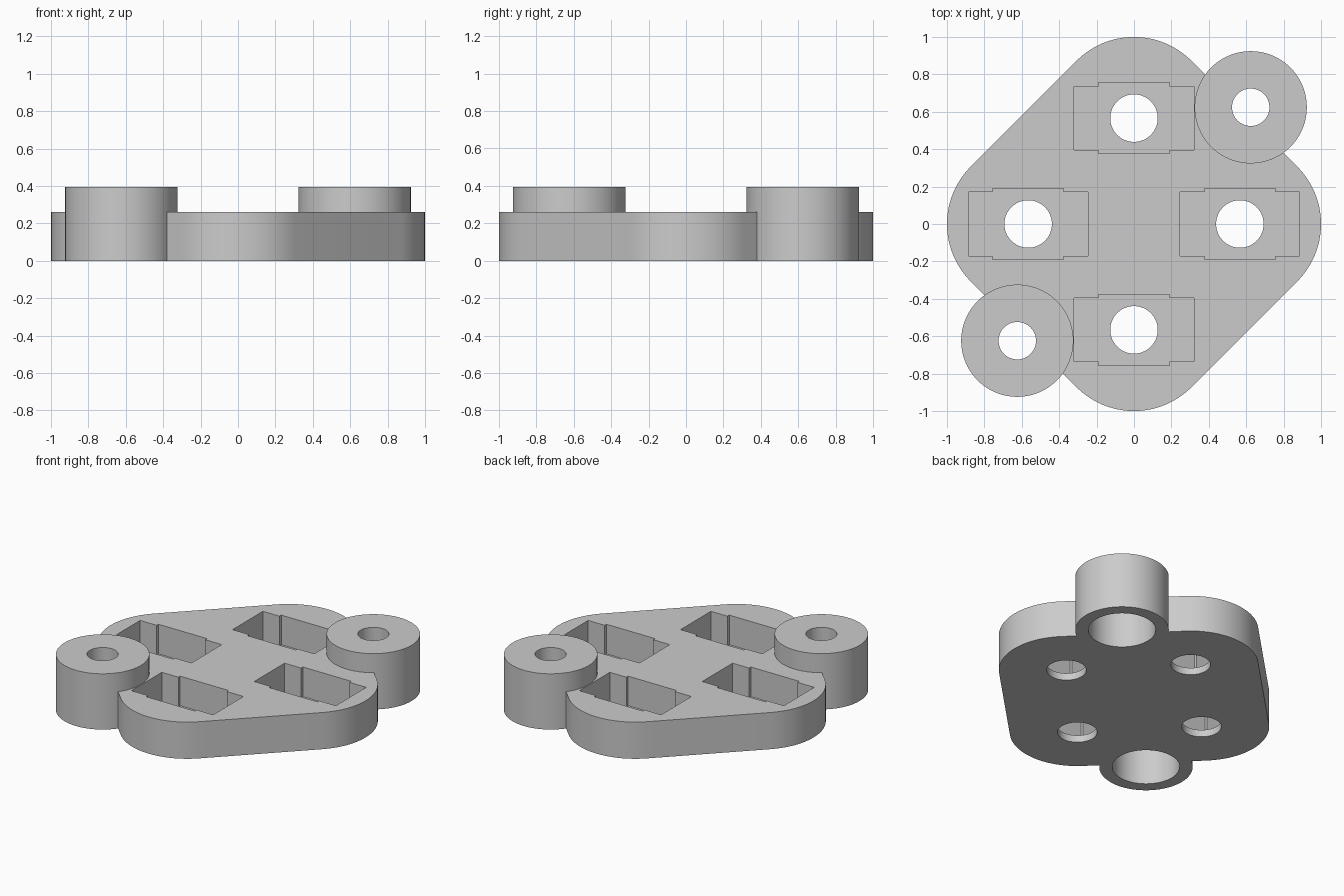
import bpy, bmesh, math
from math import sin, cos, pi

if "Cube" in bpy.data.objects:
    bpy.data.objects.remove(bpy.data.objects["Cube"])

PLATE_H, BOSS_H = 0.26, 0.395
REACH, CORNER_R = 0.566, 0.434     # lobe centres and rounding of the plate
BOSS, BOSS_R = 0.624, 0.3
HOLE_R, BORE_R, BORE_TOP = 0.1, 0.216, 0.275
BOLT_R, FLOOR = 0.127, 0.05

gray = bpy.data.materials.new("plain gray")
gray.use_nodes = True
gray.diffuse_color = (0.6, 0.6, 0.6, 1)
gray.node_tree.nodes["Principled BSDF"].inputs["Base Color"].default_value = (0.6, 0.6, 0.6, 1)


def arc(cx, cy, r, start=0.0, sweep=2 * pi, steps=96):
    count = steps if sweep >= 2 * pi else steps + 1
    return [(cx + r * cos(start + sweep * i / steps),
             cy + r * sin(start + sweep * i / steps)) for i in range(count)]


def prism(name, outline, z0, z1):
    """Extrude a counter-clockwise outline between two heights."""
    bm = bmesh.new()
    face = bm.faces.new([bm.verts.new((x, y, z0)) for x, y in outline])
    top = bmesh.ops.extrude_face_region(bm, geom=[face])["geom"]
    moved = [v for v in top if isinstance(v, bmesh.types.BMVert)]
    bmesh.ops.translate(bm, verts=moved, vec=(0, 0, z1 - z0))
    bmesh.ops.recalc_face_normals(bm, faces=bm.faces)
    mesh = bpy.data.meshes.new(name)
    bm.to_mesh(mesh)
    bm.free()
    mesh.materials.append(gray)
    obj = bpy.data.objects.new(name, mesh)
    bpy.context.collection.objects.link(obj)
    return obj


def combine(target, tool, operation):
    """Apply one boolean and discard the tool."""
    mod = target.modifiers.new("combine", 'BOOLEAN')
    mod.operation, mod.object, mod.solver = operation, tool, 'EXACT'
    bpy.context.view_layer.objects.active = target
    bpy.ops.object.modifier_apply(modifier=mod.name)
    bpy.data.objects.remove(tool)


# Rounded diamond plate
outline = []
for k in range(4):
    a = k * pi / 2
    outline += arc(REACH * cos(a), REACH * sin(a), CORNER_R, a - pi / 4, pi / 2, 24)
body = prism("mounting_plate", outline, 0, PLATE_H)

# Two corner bosses, each with a wide bore below and a small hole above
for s in (-1, 1):
    combine(body, prism("boss", arc(s * BOSS, s * BOSS, BOSS_R), 0, BOSS_H), 'UNION')
for s in (-1, 1):
    combine(body, prism("bore", arc(s * BOSS, s * BOSS, BORE_R), -0.1, BORE_TOP), 'DIFFERENCE')
    combine(body, prism("hole", arc(s * BOSS, s * BOSS, HOLE_R), 0.1, 0.6), 'DIFFERENCE')

# Four stepped pockets with bolt holes through their floors
quarter = [(0.32, 0.17), (0.19, 0.17), (0.19, 0.19)]
half = quarter + [(-x, y) for x, y in reversed(quarter)]
pocket = half + [(-x, -y) for x, y in half]
for k in range(4):
    cx, cy = REACH * cos(k * pi / 2), REACH * sin(k * pi / 2)
    shape = [(cx + x, cy + y) for x, y in pocket]
    combine(body, prism("pocket", shape, FLOOR, 0.5), 'DIFFERENCE')
    combine(body, prism("bolt_hole", arc(cx, cy, BOLT_R, steps=64), -0.1, 0.15), 'DIFFERENCE')

# Smooth round walls, crisp edges
bpy.ops.object.select_all(action='DESELECT')
body.select_set(True)
bpy.context.view_layer.objects.active = body
bpy.ops.object.shade_smooth_by_angle(angle=math.radians(30))
